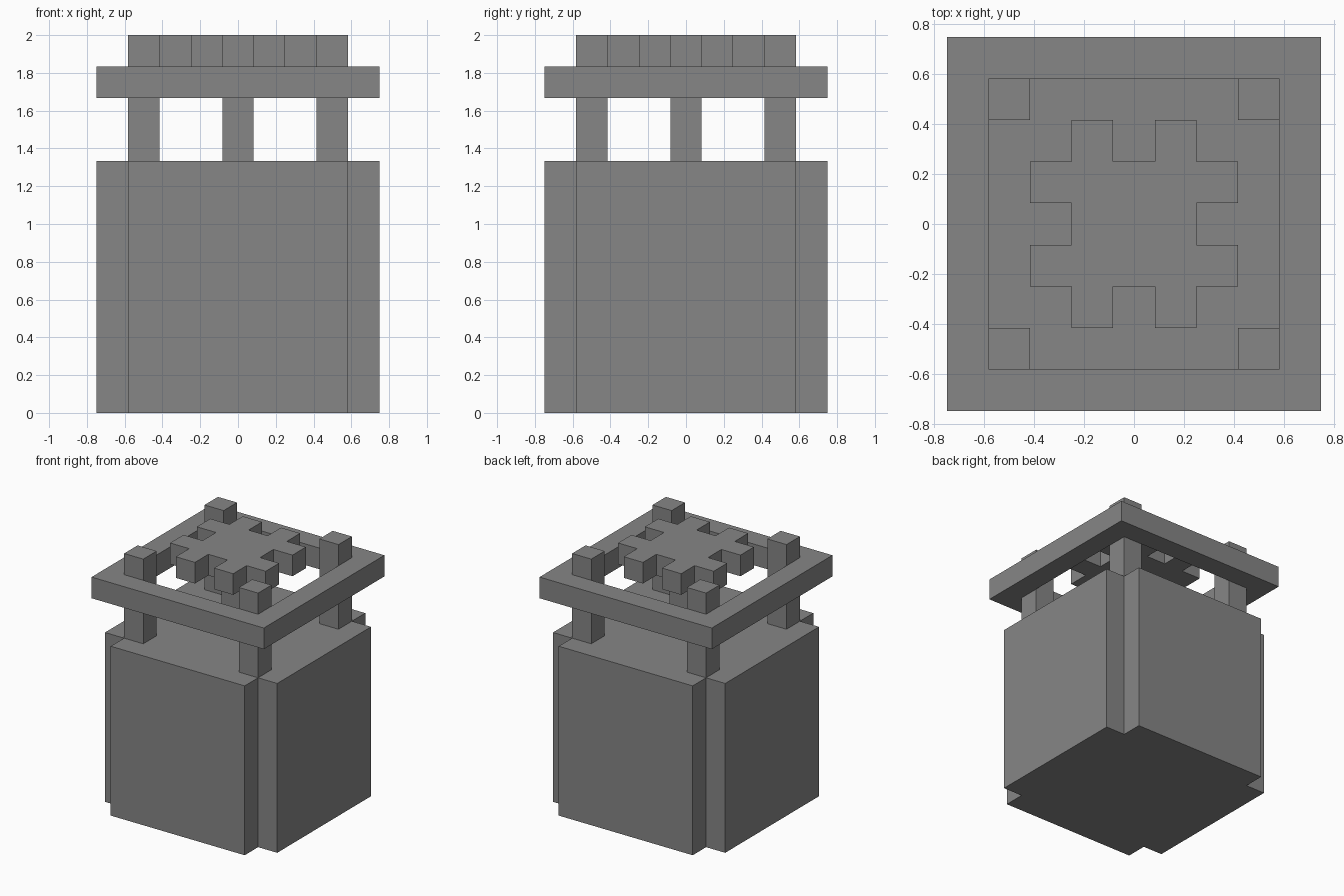
import bpy
import bmesh

U = 1 / 6  # block unit

cube = bpy.data.objects.get("Cube")
if cube:
    bpy.data.objects.remove(cube, do_unlink=True)

grey = bpy.data.materials.new("stone grey")
grey.use_nodes = True
colour = (0.24, 0.24, 0.24, 1)
grey.diffuse_color = colour
grey.node_tree.nodes["Principled BSDF"].inputs["Base Color"].default_value = colour


def finish(name, bm):
    bmesh.ops.recalc_face_normals(bm, faces=bm.faces)
    bmesh.ops.scale(bm, vec=(U, U, U), verts=bm.verts)
    mesh = bpy.data.meshes.new(name)
    bm.to_mesh(mesh)
    bm.free()
    mesh.materials.append(grey)
    obj = bpy.data.objects.new(name, mesh)
    bpy.context.collection.objects.link(obj)
    return obj


def four_fold(points):
    """Repeat one side of an outline around all four sides."""
    outline = []
    for _ in range(4):
        outline += points
        points = [(-y, x) for x, y in points]
    return outline


def prism(name, outline, bottom, top):
    bm = bmesh.new()
    base = bm.faces.new([bm.verts.new((x, y, bottom)) for x, y in outline])
    ext = bmesh.ops.extrude_face_region(bm, geom=[base], use_keep_orig=True)
    verts = [v for v in ext["geom"] if isinstance(v, bmesh.types.BMVert)]
    bmesh.ops.translate(bm, vec=(0, 0, top - bottom), verts=verts)
    return finish(name, bm)


def square(cx, cy, half):
    return [(cx + sx * half, cy + sy * half)
            for sx, sy in ((-1, -1), (1, -1), (1, 1), (-1, 1))]


def square_ring(name, outer, inner, bottom, top):
    bm = bmesh.new()
    section = [(outer, bottom), (outer, top), (inner, top), (inner, bottom)]
    loops = [[bm.verts.new((x, y, z)) for x, y in square(0, 0, r)]
             for r, z in section]
    for i in range(4):
        a, b = loops[i], loops[(i + 1) % 4]
        for j in range(4):
            k = (j + 1) % 4
            bm.faces.new((a[j], a[k], b[k], b[j]))
    return finish(name, bm)


# Body block with notched corners
prism("body", four_fold([(3.5, -3.5), (4.5, -3.5), (4.5, 3.5)]), 0, 8)

# Corner posts and central pillar
for side, sx in (("right", -1), ("left", 1)):
    for end, sy in (("front", -1), ("back", 1)):
        prism(f"{end}_{side}_post", square(3 * sx, 3 * sy, 0.5), 8, 12)
prism("central_pillar", square(0, 0, 0.5), 8, 11)

# Square frame around the posts
square_ring("frame", 4.5, 3.5, 10, 11)

# Toothed cap on the pillar
tooth_side = [(1.5, -1.5), (2.5, -1.5), (2.5, -0.5), (1.5, -0.5),
              (1.5, 0.5), (2.5, 0.5), (2.5, 1.5)]
prism("toothed_cap", four_fold(tooth_side), 11, 12)
